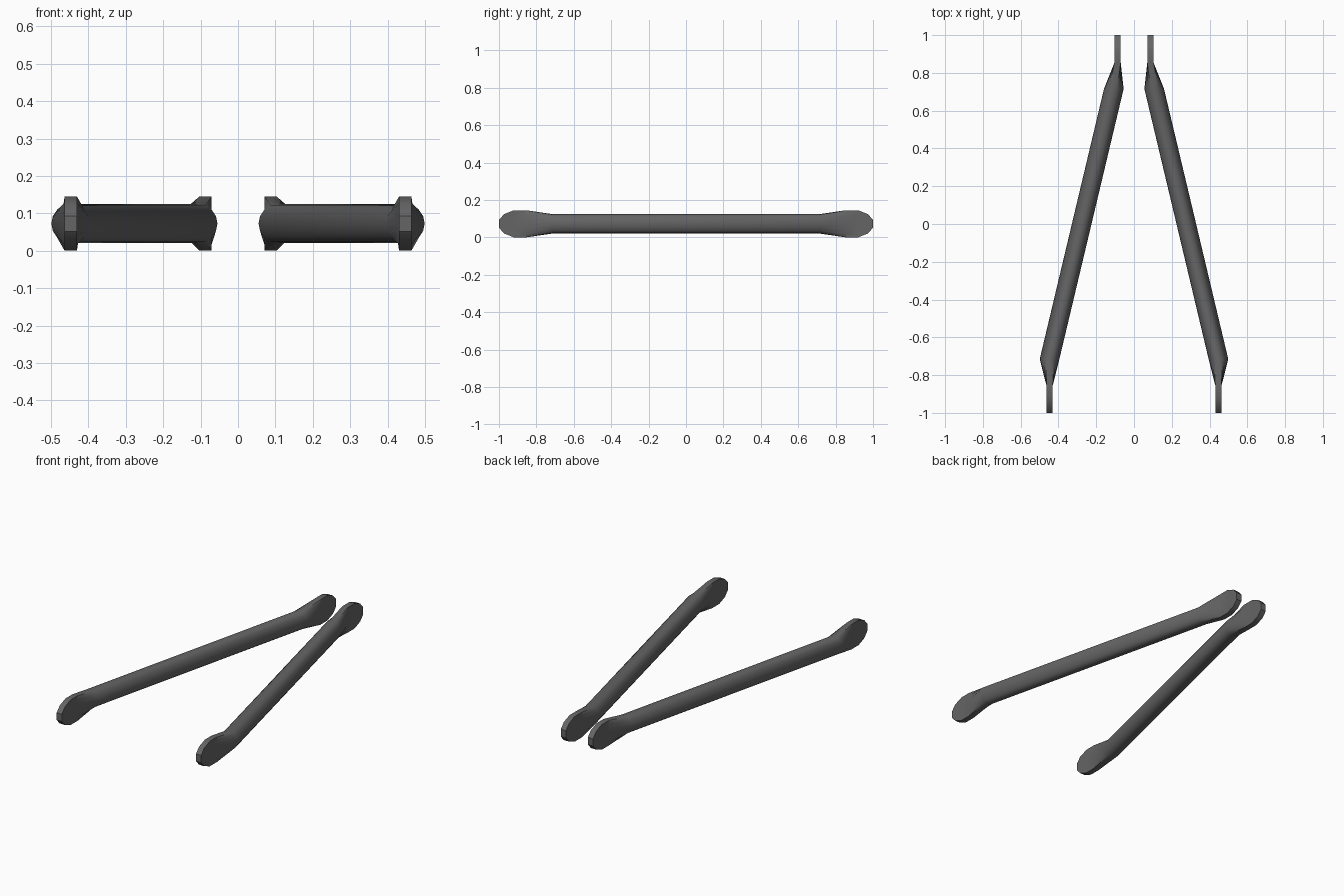
import bpy, bmesh, math

if "Cube" in bpy.data.objects:
    bpy.data.objects.remove(bpy.data.objects["Cube"])

N = 16            # sides of the rod
ZC = 0.0725       # height of the rod axis

grey = bpy.data.materials.new("dark_grey")
grey.diffuse_color = (0.13, 0.13, 0.13, 1)
grey.use_nodes = True
grey.node_tree.nodes["Principled BSDF"].inputs["Base Color"].default_value = grey.diffuse_color


def round_ring(x, y, r):
    return [(x + r * math.cos(a), y, ZC + r * math.sin(a))
            for a in (2 * math.pi * i / N for i in range(N))]


def flat_ring(x, y, hw, hh):
    # rectangle with the same point count as the round ring
    top = math.sin(math.radians(67.5))
    pts = []
    for i in range(N):
        a = 2 * math.pi * i / N
        c, s = math.cos(a), math.sin(a) / top
        sx = 0 if abs(c) < 1e-6 else math.copysign(1, c)
        pts.append((x + hw * sx, y, ZC + hh * max(-1, min(1, s))))
    return pts


# half heights of the pressed-flat end along y
PADDLE = [(1.0, 0.021), (0.972, 0.052), (0.92, 0.0725), (0.855, 0.0725)]


def make_rod(name, side):
    xf, xb, xb_flat, hw = 0.447, 0.107, 0.087, 0.0165
    rings = [flat_ring(xf, -y, hw, hh) for y, hh in PADDLE]
    rings += [round_ring(xf, -0.715, 0.052), round_ring(xb, 0.715, 0.052)]
    rings += [flat_ring(xb_flat, y, hw, hh) for y, hh in reversed(PADDLE)]
    bm = bmesh.new()
    loops = [[bm.verts.new((side * x, y, z)) for x, y, z in r] for r in rings]
    for a, b in zip(loops, loops[1:]):
        for i in range(N):
            j = (i + 1) % N
            bm.faces.new((a[i], a[j], b[j], b[i]))
    bm.faces.new(loops[0])
    bm.faces.new(loops[-1])
    bmesh.ops.recalc_face_normals(bm, faces=bm.faces)
    me = bpy.data.meshes.new(name)
    bm.to_mesh(me)
    bm.free()
    me.materials.append(grey)
    ob = bpy.data.objects.new(name, me)
    bpy.context.collection.objects.link(ob)
    bpy.ops.object.select_all(action='DESELECT')
    ob.select_set(True)
    bpy.context.view_layer.objects.active = ob
    bpy.ops.object.shade_smooth_by_angle(angle=math.radians(30))


# pair of mirrored rods with flattened ends
make_rod("right_rod", 1)
make_rod("left_rod", -1)
